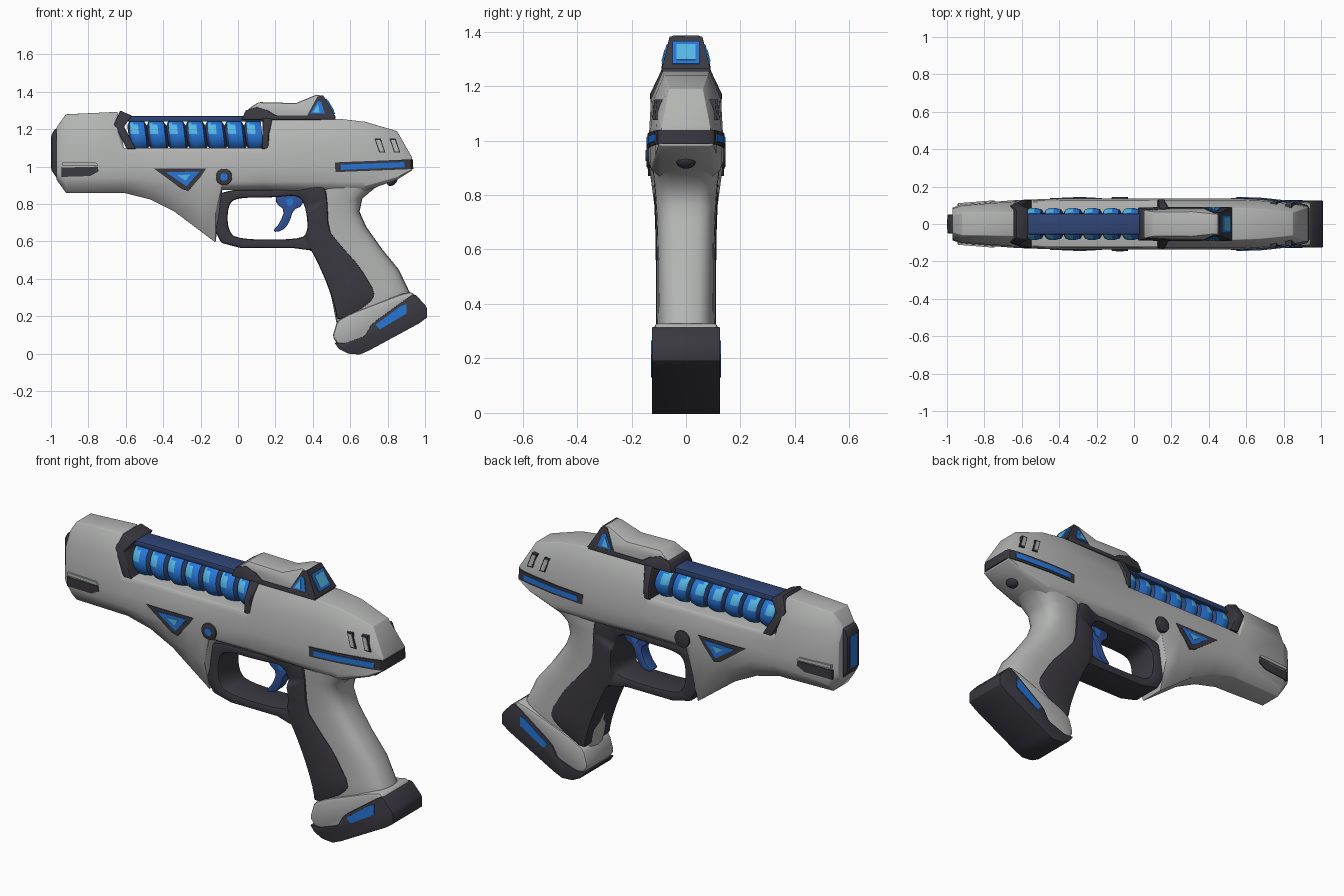
import bpy, bmesh, math
from mathutils import Matrix

if "Cube" in bpy.data.objects:
    bpy.data.objects.remove(bpy.data.objects["Cube"])


def material(name, rgb):
    m = bpy.data.materials.new(name)
    m.diffuse_color = (*rgb, 1)
    m.use_nodes = True
    m.node_tree.nodes["Principled BSDF"].inputs["Base Color"].default_value = m.diffuse_color
    return m


GREY = material("shell_grey", (0.45, 0.46, 0.45))
DARK = material("charcoal", (0.043, 0.04, 0.052))
BLUE = material("glow_blue", (0.02, 0.18, 0.68))
CYAN = material("glow_cyan", (0.09, 0.47, 0.78))
NAVY = material("rail_navy", (0.03, 0.06, 0.18))
TRIG = material("trigger_blue", (0.03, 0.085, 0.32))


def finish(name, bm, mats, bevel=0.0, segs=2, angle=35):
    bmesh.ops.recalc_face_normals(bm, faces=bm.faces[:])
    me = bpy.data.meshes.new(name)
    bm.to_mesh(me)
    bm.free()
    ob = bpy.data.objects.new(name, me)
    bpy.context.collection.objects.link(ob)
    for m in mats:
        me.materials.append(m)
    bpy.ops.object.select_all(action='DESELECT')
    ob.select_set(True)
    bpy.context.view_layer.objects.active = ob
    if bevel:
        b = ob.modifiers.new("bevel", 'BEVEL')
        b.width, b.segments, b.limit_method = bevel, segs, 'ANGLE'
        b.angle_limit = math.radians(angle)
        bpy.ops.object.convert(target='MESH')
    bpy.ops.object.shade_smooth_by_angle(angle=math.radians(angle))
    return ob


def rounded(pts, n=1, k=0.25):
    """Corner cutting of a closed outline."""
    for _ in range(n):
        out = []
        for i, (x, z) in enumerate(pts):
            (u, v) = pts[(i + 1) % len(pts)]
            out += [(x + (u - x) * k, z + (v - z) * k), (u - (u - x) * k, v - (v - z) * k)]
        pts = out
    return pts


def slab(name, loops, half, mat, bevel=0.0, matrix=None):
    """Side outline (x, z) with optional holes; half is a number or f(x, z)."""
    if not isinstance(loops[0], list):
        loops = [loops]
    f = half if callable(half) else (lambda x, z: half)
    bm = bmesh.new()
    edges = []
    for lp in loops:
        vs = [bm.verts.new((x, -1, z)) for x, z in lp]
        edges += [bm.edges.new((vs[i - 1], vs[i])) for i in range(len(vs))]
    if len(loops) == 1:
        bm.faces.new(vs)
    else:
        bmesh.ops.triangle_fill(bm, use_beauty=True, use_dissolve=False, edges=edges)
    r = bmesh.ops.extrude_face_region(bm, geom=bm.faces[:])
    for v in r['geom']:
        if isinstance(v, bmesh.types.BMVert):
            v.co.y = 1
    for v in bm.verts:
        v.co.y *= f(v.co.x, v.co.z)
    if matrix:
        bm.transform(matrix)
    return finish(name, bm, [mat], bevel)


def loft(name, rings, mats, bevel=0.0, rule=None, angle=35):
    bm = bmesh.new()
    vr = [[bm.verts.new(p) for p in ring] for ring in rings]
    n = len(vr[0])
    for i in range(len(vr) - 1):
        for j in range(n):
            k = (j + 1) % n
            fc = bm.faces.new((vr[i][j], vr[i][k], vr[i + 1][k], vr[i + 1][j]))
            if rule:
                fc.material_index = rule(i, fc.calc_center_median())
    bm.faces.new(vr[0])
    bm.faces.new(vr[-1])
    return finish(name, bm, mats, bevel, angle=angle)


def box(name, loc, size, mat, rot=0.0, bevel=0.0):
    bm = bmesh.new()
    bmesh.ops.create_cube(bm, size=1)
    bm.transform(Matrix.Translation(loc) @ Matrix.Rotation(rot, 4, 'Y') @ Matrix.Diagonal((*size, 1)))
    return finish(name, bm, [mat], bevel)


# Main shell: chamfered sections along x (x, top, shoulder, lower, bottom, w, w_top, w_bottom)
stations = [
    (-.97, 1.21, 1.14, .97, .93, .088, .045, .05), (-.92, 1.28, 1.18, .94, .86, .105, .06, .06),
    (-.645, 1.293, 1.18, .94, .86, .127, .065, .07), (-.61, 1.10, 1.08, .94, .86, .129, .115, .07),
    (-.47, 1.10, 1.08, .93, .825, .134, .12, .07), (-.34, 1.10, 1.08, .92, .76, .136, .12, .07),
    (-.20, 1.10, 1.08, .91, .655, .136, .12, .07), (-.12, 1.10, 1.08, .91, .595, .136, .12, .07),
    (-.085, 1.10, 1.08, .92, .875, .136, .12, .085), (.14, 1.10, 1.08, .92, .875, .136, .12, .085),
    (.17, 1.25, 1.14, .92, .875, .136, .085, .085), (.55, 1.255, 1.15, .92, .86, .137, .085, .09),
    (.68, 1.24, 1.14, .92, .87, .132, .08, .10), (.85, 1.19, 1.11, .955, .93, .113, .062, .09),
    (.93, 1.05, 1.04, .99, .98, .097, .09, .085)]
rings = []
for x, zt, zs, zl, zb, w, wt, wb in stations:
    half = [(wt, zt), (w * .94, zs), (w, max(1.0, zl)), (w, zl),
            ((w + wb) / 2 + .012, (zl + zb) / 2), (wb, zb)]
    rings.append([(x, y, z) for y, z in half] + [(x, -y, z) for y, z in reversed(half)])
loft("main_shell", rings, [GREY], bevel=.008)

# Grip: rounded sections from the shell to the foot (front x, z, back x, z, half width)
grip = [(.42, .95, .88, .96, .125), (.42, .88, .73, .885, .122), (.42, .82, .665, .83, .115),
        (.42, .74, .65, .76, .110), (.41, .62, .685, .68, .106), (.41, .54, .77, .56, .105),
        (.455, .44, .86, .45, .105), (.50, .30, .91, .345, .106), (.525, .17, .925, .32, .108),
        (.54, .10, .93, .28, .10)]
rings = []
for xf, zf, xb, zb, w in grip:
    ring = []
    for i in range(24):
        a = 2 * math.pi * i / 24
        t = .5 + .5 * math.copysign(abs(math.cos(a)) ** .75, math.cos(a))
        y = w * math.copysign(abs(math.sin(a)) ** .6, math.sin(a))
        ring.append((xf + (xb - xf) * t, y, zf + (zb - zf) * t))
    rings.append(ring)
loft("grip", rings, [GREY], angle=60)

# Trigger guard joined to the dark grip panel
guard = [(-.145, .70), (-.13, .80), (-.08, .875), (.20, .875), (.28, .895), (.45, .90), (.475, .86),
         (.485, .66), (.55, .58), (.65, .47), (.74, .32), (.70, .26), (.53, .17), (.52, .24),
         (.495, .32), (.465, .40), (.42, .50), (.385, .565), (-.075, .565)]
hole = [(-.055, .66), (-.055, .79), (-.01, .835), (.20, .835), (.33, .85), (.365, .77), (.375, .65),
        (.33, .61), (0, .61)]
slab("trigger_guard", [rounded(guard, 1, .2), rounded(hole, 2)],
     lambda x, z: .09 if x < .36 else .111 + .035 * max(0, z - .62), DARK, .012)

# Trigger
slab("trigger", rounded([(.20, .85), (.35, .85), (.345, .79), (.295, .77), (.275, .70), (.235, .655),
     (.18, .65), (.225, .70), (.25, .77), (.205, .80)]), .032, TRIG, .01)
slab("trigger_light", rounded([(.255, .83), (.30, .83), (.29, .79), (.265, .79)]), .036, BLUE)

# Foot of the grip
slab("foot_collar", rounded([(.505, .09), (.53, .175), (.60, .215), (.92, .337), (.96, .30), (.80, .18),
     (.72, .12), (.70, .06), (.54, .04)], 1, .15), .117, GREY, .015)
slab("foot_pad", rounded([(.515, .06), (.57, .055), (.68, .095), (.715, .16), (.93, .315), (.95, .315),
     (1.01, .25), (1.01, .185), (.66, -.005), (.59, .0), (.54, .025)], 1, .12), .125, DARK, .02)
slab("foot_light", [(.735, .155), (.76, .13), (.90, .215), (.90, .265), (.87, .255)], .129, BLUE)

# Energy coil: lathed rings on a core
N, ZC, X0, PITCH = 28, 1.165, -.585, .104
prof = [(0, .055), (.12, .078), (.3, .086), (.55, .087), (.88, .078)]
rings = []
for k in range(7):
    for f, r in prof:
        rings.append([(X0 + PITCH * (k + f) - .12 * r * math.sin(a), r * math.cos(a), ZC + r * math.sin(a))
                      for a in (2 * math.pi * (j + .5) / N for j in range(N))])


def coil_rule(i, c):
    if i % 5 in (0, 4):
        return 2
    return 1 if i % 5 in (1, 2) and .01 < c.z - ZC < .066 else 0


loft("energy_coil", rings, [BLUE, CYAN, NAVY], rule=coil_rule, angle=40)
box("coil_rail", (-.215, 0, 1.256), (.75, .112, .03), NAVY, bevel=.006)


# Dark collars at both ends of the coil window
def collar_half(x, z):
    return .13 - max(0, z - 1.16) * .4


slab("front_collar", [(-.63, 1.300), (-.565, 1.272), (-.61, 1.215), (-.545, 1.095), (-.595, 1.095),
     (-.663, 1.227)], collar_half, DARK, .006)
slab("rear_collar", [(.13, 1.258), (.185, 1.258), (.165, 1.17), (.165, 1.095), (.125, 1.095), (.13, 1.17)],
     collar_half, DARK, .006)


# Sight, tapering upward
def sight_half(extra):
    return lambda x, z: .086 + extra - max(0, z - 1.27) * .26


slab("sight_base", [(.02, 1.25), (.04, 1.30), (.10, 1.32), (.16, 1.30), (.20, 1.275), (.51, 1.275),
     (.525, 1.25)], sight_half(.004), DARK, .006)
slab("sight_body", [(.05, 1.305), (.11, 1.345), (.31, 1.34), (.42, 1.385), (.455, 1.378), (.505, 1.268),
     (.21, 1.262), (.16, 1.295)], sight_half(0), GREY, .01)
slab("sight_frame", [(.365, 1.265), (.425, 1.375), (.455, 1.382), (.525, 1.262)], sight_half(.003), DARK)
slab("sight_side_lens", [(.385, 1.283), (.428, 1.352), (.445, 1.345), (.465, 1.283)], sight_half(.007), BLUE)
slab("sight_side_glow", [(.40, 1.29), (.428, 1.335), (.436, 1.29)], sight_half(.010), CYAN)
box("sight_lens", (.491, 0, 1.321), (.094, .098, .012), BLUE, rot=1.05)
box("sight_lens_glow", (.493, 0, 1.322), (.066, .07, .014), CYAN, rot=1.05)

# Muzzle plate with a light slot
slab("muzzle_plate", [(-.997, .98), (-.997, 1.17), (-.98, 1.20), (-.955, 1.21), (-.94, 1.2), (-.94, .93),
     (-.97, .94)], .05, DARK, .005)
box("muzzle_light", (-.99, 0, 1.075), (.02, .056, .17), BLUE)


# Side details that run through the shell and stand just proud on both sides
def nose_half(extra):
    return lambda x, z: .105 + (x + .92) * .08 + extra


slab("nose_slot", [(-.945, .945), (-.945, .995), (-.75, 1.0), (-.745, .975), (-.79, .95)], nose_half(.004), DARK)
slab("nose_slot_lip", [(-.94, 1.005), (-.94, 1.022), (-.76, 1.022), (-.745, 1.005)], nose_half(.008), GREY)
slab("side_triangle", [(-.45, .99), (-.17, .99), (-.20, .945), (-.265, .87), (-.30, .88)], .139, DARK)
slab("side_triangle_light", [(-.385, .97), (-.205, .975), (-.275, .895)], .142, BLUE)
slab("side_triangle_glow", [(-.325, .955), (-.255, .958), (-.28, .925)], .144, CYAN)


def disc(r):
    return [(-.075 + r * math.cos(i * math.pi / 12), .945 + r * math.sin(i * math.pi / 12)) for i in range(24)]


slab("side_button", disc(.044), .145, DARK, .004)
slab("side_button_light", disc(.02), .002, BLUE, matrix=Matrix.Translation((0, -.146, 0)))

for i, x in enumerate((.73, .81)):
    w = .124 - .009 * i
    slab(f"vent_{i}", [(x, 1.15), (x + .033, 1.15), (x + .058, 1.075), (x + .025, 1.075)],
         lambda x, z: w - (z - 1.075) * .1, DARK)
    slab(f"vent_fill_{i}", [(x + .008, 1.143), (x + .029, 1.143), (x + .05, 1.082), (x + .029, 1.082)],
         lambda x, z: w + .002 - (z - 1.075) * .1, GREY)


# Rear light strip: plan outline wrapped around the back of the shell
def strip(name, side, h, z, mat):
    pts = side + [(x, -y) for x, y in reversed(side)]
    m = Matrix.Translation((0, 0, z)) @ Matrix.Rotation(-.04, 4, 'Y') @ Matrix.Rotation(-math.pi / 2, 4, 'X')
    return slab(name, pts, h, mat, matrix=m)


strip("rear_strip", [(.52, .139), (.56, .141), (.69, .136), (.86, .117), (.925, .103), (.937, .085)],
      .026, .976, DARK)
strip("rear_strip_light", [(.55, .143), (.56, .145), (.69, .140), (.86, .121), (.89, .114)], .014, .975, BLUE)

# Oval plug on the back of the grip
bm = bmesh.new()
bmesh.ops.create_uvsphere(bm, u_segments=20, v_segments=10, radius=1)
bm.transform(Matrix.Translation((.825, 0, .922)) @ Matrix.Rotation(.9, 4, 'Y') @ Matrix.Diagonal((.02, .036, .032, 1)))
finish("rear_plug", bm, [DARK])
